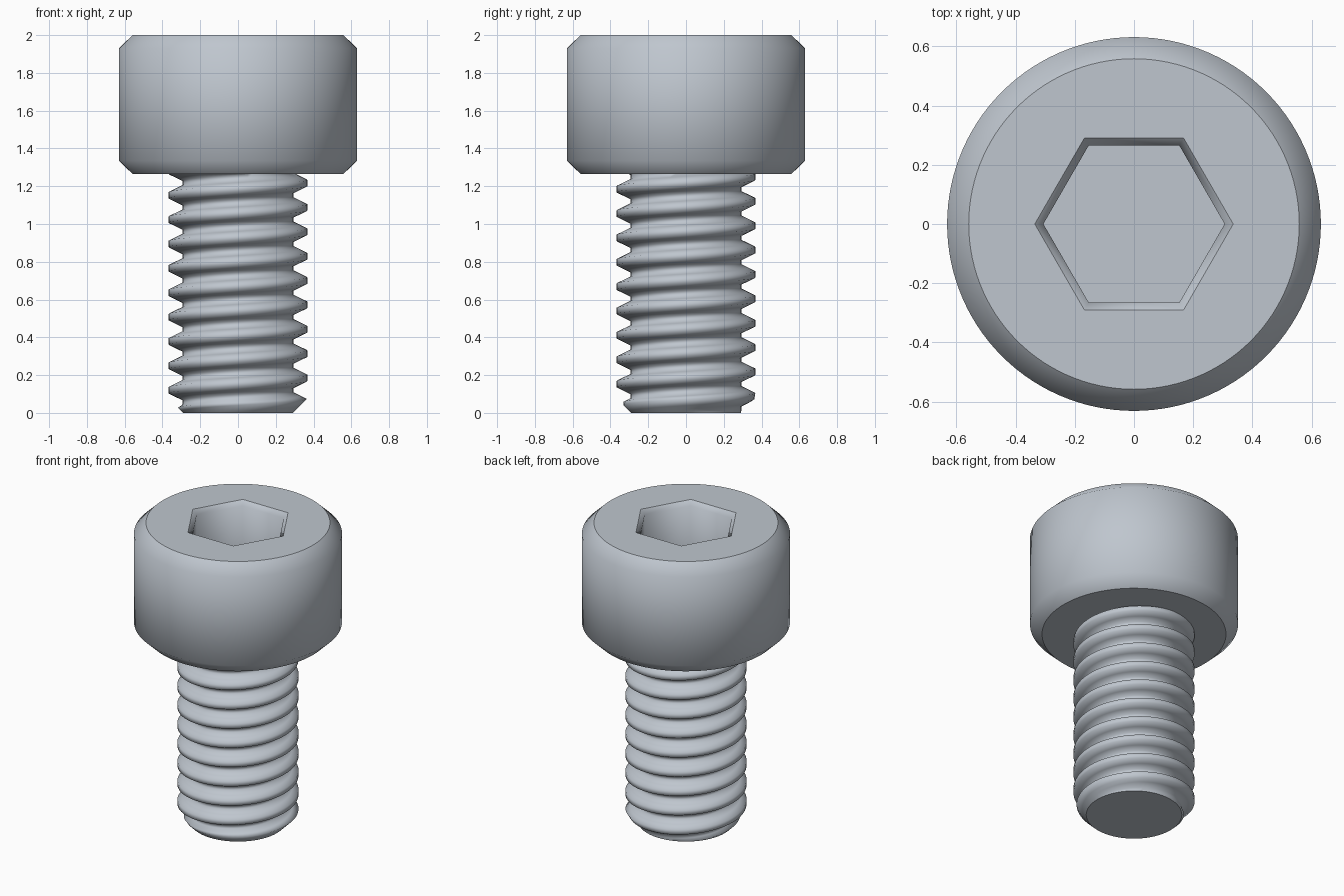
import bpy, bmesh, math

if "Cube" in bpy.data.objects:
    bpy.data.objects.remove(bpy.data.objects["Cube"])

steel = bpy.data.materials.new("steel grey")
steel.diffuse_color = (0.52, 0.565, 0.62, 1)
steel.use_nodes = True
steel.node_tree.nodes["Principled BSDF"].inputs["Base Color"].default_value = steel.diffuse_color


def make_object(name, bm):
    bmesh.ops.remove_doubles(bm, verts=bm.verts, dist=1e-4)
    bmesh.ops.recalc_face_normals(bm, faces=bm.faces)
    mesh = bpy.data.meshes.new(name)
    bm.to_mesh(mesh)
    bm.free()
    mesh.materials.append(steel)
    ob = bpy.data.objects.new(name, mesh)
    bpy.context.collection.objects.link(ob)
    return ob


def ring(bm, n, r, z):
    return [bm.verts.new((r * math.cos(math.tau * i / n), r * math.sin(math.tau * i / n), z))
            for i in range(n)]


def bridge(bm, a, b):
    n = len(a)
    for i in range(n):
        bm.faces.new((a[i], a[(i + 1) % n], b[(i + 1) % n], b[i])).smooth = True


# Head: chamfered cylinder with a chamfered hexagonal socket
SIDES = 120
bm = bmesh.new()
outer = [ring(bm, SIDES, r, z) for r, z in
         ((0.558, 1.265), (0.631, 1.335), (0.631, 1.93), (0.558, 2.0))]
for a, b in zip(outer, outer[1:]):
    bridge(bm, a, b)
bm.faces.new(outer[0])
socket = [ring(bm, 6, r, z) for r, z in ((0.335, 2.0), (0.306, 1.97), (0.306, 1.63))]
for a, b in zip(socket, socket[1:]):
    bridge(bm, a, b)
bm.faces.new(socket[-1])
# Flat top between the rim and the socket: a fan per hexagon corner plus joining triangles
rim, hexa, step = outer[-1], socket[0], SIDES // 6
for k in range(6):
    for j in range(step):
        i = k * step + j - step // 2
        bm.faces.new((hexa[k], rim[i % SIDES], rim[(i + 1) % SIDES]))
    bm.faces.new((hexa[k], rim[(k * step + step // 2) % SIDES], hexa[(k + 1) % 6]))
make_object("head", bm)

# Threaded shaft: a right-hand helical sweep of a thread profile
PITCH, CREST, ROOT, TOP, N = 0.129, 0.367, 0.293, 1.265, 72
PROFILE = ((0.0, CREST), (0.26, CREST), (0.54, ROOT), (0.72, ROOT), (1.0, CREST))
FRACS = (0.0, 0.26, 0.40, 0.54, 0.72, 0.86)
PHASE = 0.168


def thread_radius(t):
    t %= 1.0
    for (t0, r0), (t1, r1) in zip(PROFILE, PROFILE[1:]):
        if t <= t1:
            return r0 + (r1 - r0) * (t - t0) / (t1 - t0)


def shaft_point(i, turn, frac):
    ang = math.tau * i / N
    z = (turn + frac + i / N) * PITCH + PHASE
    z = min(max(z, 0.0), TOP)
    r = thread_radius((z - PHASE) / PITCH - i / N)
    r = min(r, 0.29 + z)          # chamfered tip
    return (r * math.cos(ang), r * math.sin(ang), z)


bm = bmesh.new()
cols = [[bm.verts.new(shaft_point(i, turn, f)) for turn in range(-3, 11) for f in FRACS]
        for i in range(N + 1)]
for a, b in zip(cols, cols[1:]):
    for j in range(len(a) - 1):
        bm.faces.new((a[j], b[j], b[j + 1], a[j + 1]))
bmesh.ops.remove_doubles(bm, verts=bm.verts, dist=1e-4)
bmesh.ops.dissolve_degenerate(bm, edges=bm.edges, dist=1e-5)
for f in bm.faces:
    f.smooth = True
# Flat end discs
for z in (0.0, TOP):
    loop = sorted((v for v in bm.verts if abs(v.co.z - z) < 1e-5 and v.link_faces),
                  key=lambda v: math.atan2(v.co.y, v.co.x))
    bm.faces.new(loop).smooth = False
make_object("threaded_shaft", bm)
